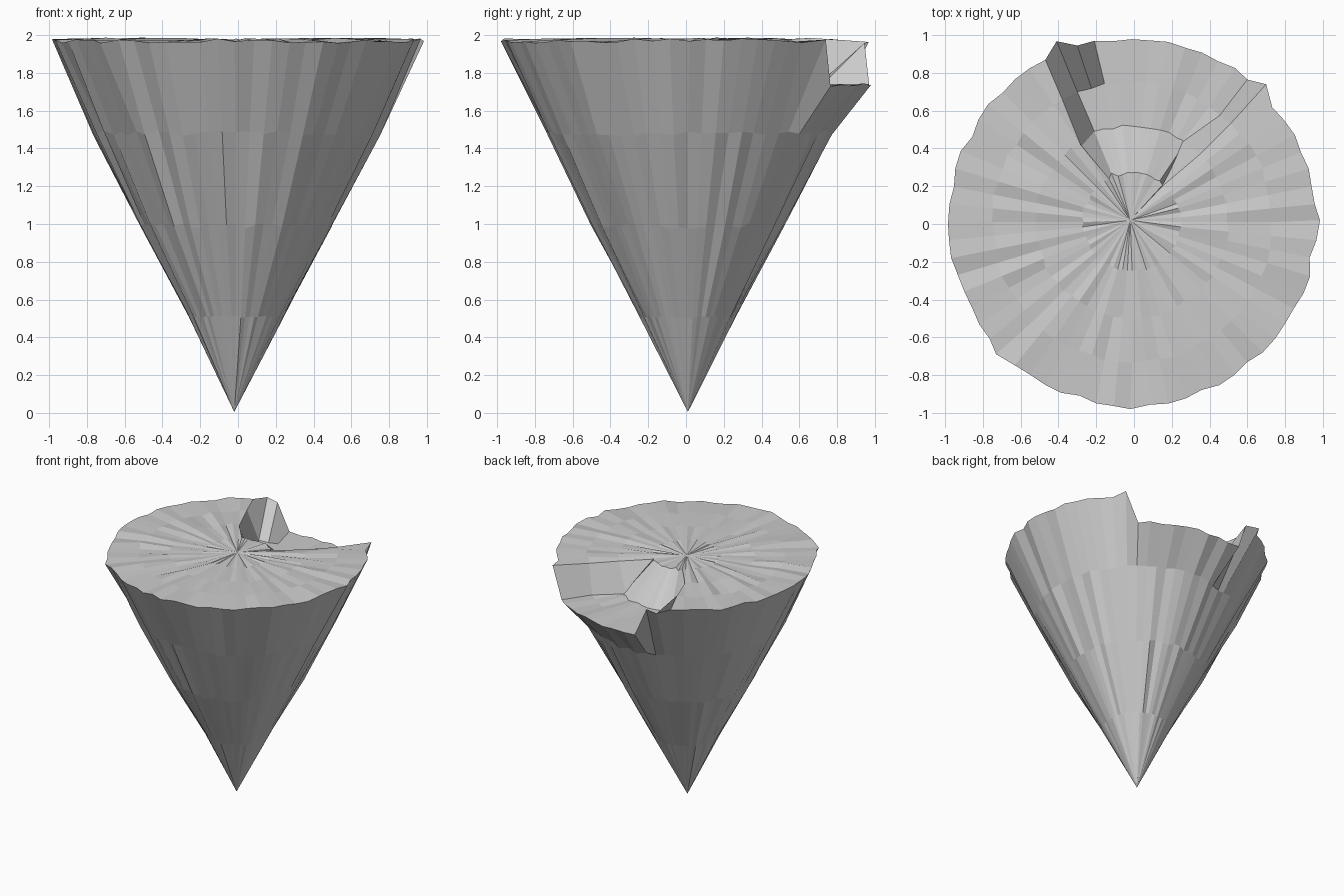
import bpy, bmesh, math, random

if "Cube" in bpy.data.objects:
    bpy.data.objects.remove(bpy.data.objects["Cube"])

random.seed(7)
N = 64
CX, CY = -0.01, 0.01
FLOOR = 1.735
bm = bmesh.new()


def ring(r, z, dr, dz, notch=None, fixed=None):
    """Ragged ring; vertices inside the notch angles drop to the floor."""
    out = []
    for i in range(N):
        a = math.tau * i / N
        deg = math.degrees(a)
        rr = r + random.uniform(-dr, dr)
        zz = z + random.uniform(-dz, dz)
        if notch and notch[0] < deg < notch[1]:
            zz = FLOOR + random.uniform(-0.008, 0.008)
        x, y = CX + rr * math.cos(a), CY + rr * math.sin(a)
        if fixed and i in fixed:
            x, y = fixed[i]
        out.append(bm.verts.new((x, y, zz)))
    return out


def bridge(a, b):
    for i in range(N):
        j = (i + 1) % N
        bm.faces.new((a[i], a[j], b[j], b[i]))


def fan(ring_verts, centre, flip):
    for i in range(N):
        f = (ring_verts[i], ring_verts[(i + 1) % N], centre)
        bm.faces.new(f[::-1] if flip else f)


# Outer cone: tip and ragged rings up to the rim
tip = bm.verts.new((-0.02, 0.01, 0.005))
sides = [ring(0.25, 0.51, 0.006, 0.008),
         ring(0.505, 0.99, 0.012, 0.015),
         ring(0.75, 1.48, 0.018, 0.015)]
rim = ring(0.972, 1.97, 0.014, 0.012, (50, 105),
           {0: (0.985, 0.02), 8: (0.70, 0.74), 9: (0.60, 0.765),
            18: (-0.21, 0.97), 19: (-0.30, 0.945), 20: (-0.41, 0.968),
            32: (-0.985, 0.0), 40: (-0.73, -0.69), 48: (-0.02, -0.98)})
fan(sides[0], tip, True)
for lo, hi in zip(sides + [rim], sides[1:] + [rim]):
    if lo is not hi:
        bridge(lo, hi)

# Top surface: rings in to the centre, with the broken-out notch at the back
top3 = ring(0.74, 1.975, 0.01, 0.012, (50, 114),
            {20: (-0.30, 0.70), 21: (-0.38, 0.66)})
top2 = ring(0.51, 1.975, 0.01, 0.012, (50, 114),
            {9: (0.25, 0.43), 20: (-0.21, 0.49), 21: (-0.28, 0.41)})
top1 = ring(0.26, 1.975, 0.008, 0.008, None,
            {8: (0.15, 0.20), 20: (-0.12, 0.27)})
for outer, inner in ((rim, top3), (top3, top2), (top2, top1)):
    bridge(outer, inner)
fan(top1, bm.verts.new((-0.02, 0.02, 1.975)), False)

bmesh.ops.recalc_face_normals(bm, faces=bm.faces)
mesh = bpy.data.meshes.new("ragged_cone")
bm.to_mesh(mesh)
bm.free()
bpy.context.collection.objects.link(bpy.data.objects.new("ragged_cone", mesh))
